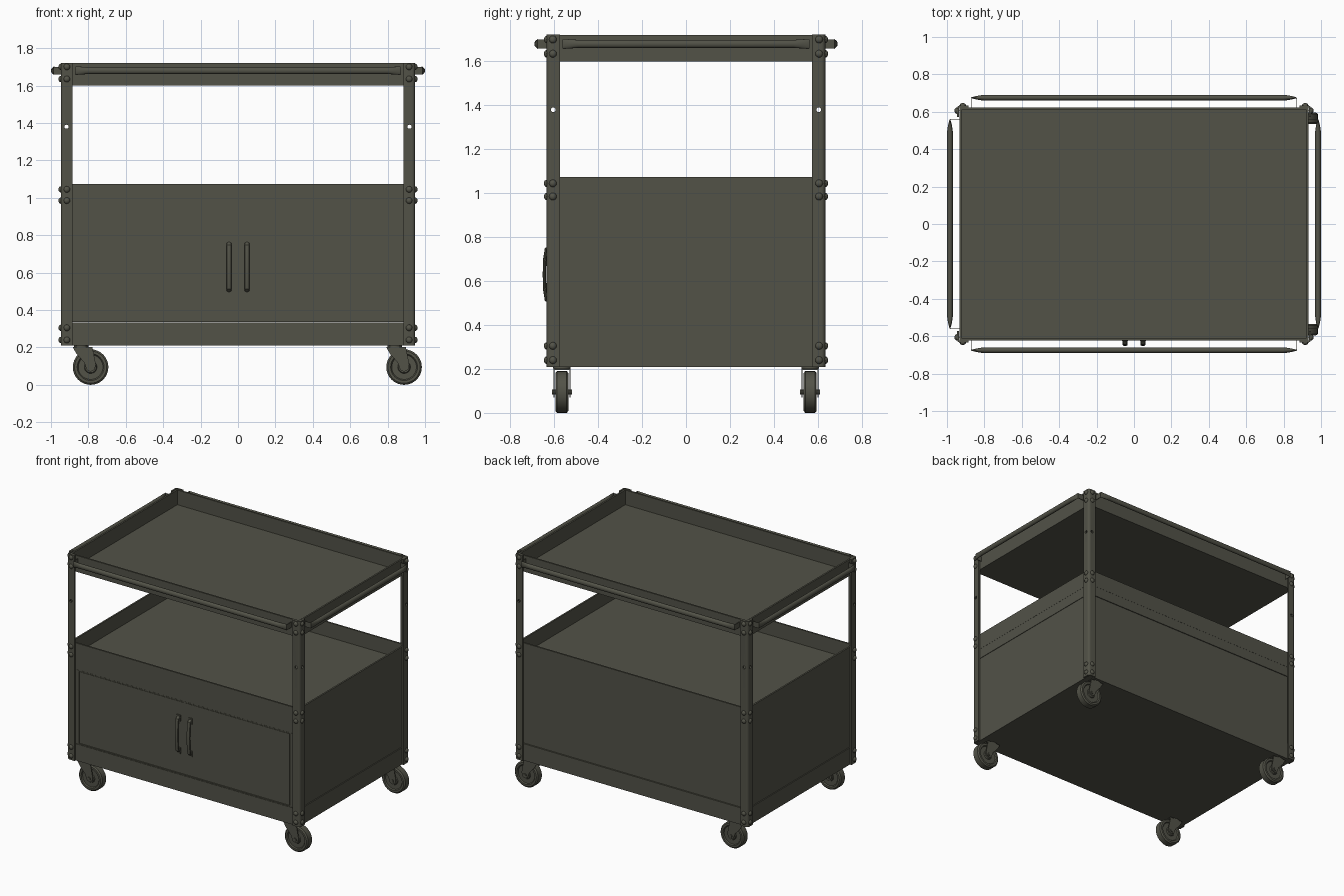
import bpy, bmesh, math
from mathutils import Matrix, Vector

if "Cube" in bpy.data.objects:
    bpy.data.objects.remove(bpy.data.objects["Cube"])

olive = bpy.data.materials.new("dark_olive_grey")
olive.diffuse_color = (0.085, 0.085, 0.064, 1)
olive.use_nodes = True
olive.node_tree.nodes["Principled BSDF"].inputs["Base Color"].default_value = olive.diffuse_color


def finish(name, bm, smooth=True):
    bmesh.ops.recalc_face_normals(bm, faces=bm.faces[:])
    me = bpy.data.meshes.new(name)
    bm.to_mesh(me)
    bm.free()
    ob = bpy.data.objects.new(name, me)
    bpy.context.collection.objects.link(ob)
    me.materials.append(olive)
    bpy.ops.object.select_all(action='DESELECT')
    ob.select_set(True)
    bpy.context.view_layer.objects.active = ob
    if smooth:
        bpy.ops.object.shade_smooth_by_angle(angle=math.radians(35))
    return ob


def add_box(bm, x0, x1, y0, y1, z0, z1):
    m = Matrix.Translation(((x0 + x1) / 2, (y0 + y1) / 2, (z0 + z1) / 2)) @ \
        Matrix.Diagonal((x1 - x0, y1 - y0, z1 - z0, 1))
    return bmesh.ops.create_cube(bm, size=1, matrix=m)['verts']


def box(name, *dims):
    bm = bmesh.new()
    add_box(bm, *dims)
    return finish(name, bm, False)


def shell(name, hx, hy, z0, z1, floor=True, t=0.012):
    """Open sheet-metal box with inward thickness."""
    bm = bmesh.new()
    add_box(bm, -hx, hx, -hy, hy, z0, z1)
    gone = [f for f in bm.faces if f.normal.z > .9 or (not floor and f.normal.z < -.9)]
    bmesh.ops.delete(bm, geom=gone, context='FACES')
    ob = finish(name, bm, False)
    mod = ob.modifiers.new("sheet", 'SOLIDIFY')
    mod.thickness, mod.offset, mod.use_even_offset = t, -1, True
    bpy.ops.object.modifier_apply(modifier="sheet")
    return ob


def prism(bm, pts, place, depth):
    """Extrude a 2D outline by the vector depth."""
    f = bm.faces.new([bm.verts.new(place(*p)) for p in pts])
    r = bmesh.ops.extrude_face_region(bm, geom=[f])
    bmesh.ops.translate(bm, vec=depth, verts=[v for v in r['geom'] if isinstance(v, bmesh.types.BMVert)])


def loft(bm, rings):
    rows = [[bm.verts.new(p) for p in r] for r in rings]
    n = len(rows[0])
    for a, b in zip(rows, rows[1:]):
        for i in range(n):
            bm.faces.new((a[i], a[(i + 1) % n], b[(i + 1) % n], b[i]))
    bm.faces.new(rows[0])
    bm.faces.new(rows[-1])


def cyl(bm, r, depth, centre, axis, seg=20):
    rot = Vector((0, 0, 1)).rotation_difference(Vector(axis)).to_matrix().to_4x4()
    bmesh.ops.create_cone(bm, cap_ends=True, segments=seg, radius1=r, radius2=r, depth=depth,
                          matrix=Matrix.Translation(centre) @ rot)


# Trays and cabinet body
shell("top_tray", 0.933, 0.622, 1.60, 1.72)
shell("middle_tray", 0.933, 0.622, 0.955, 1.075)
shell("cabinet_apron", 0.932, 0.621, 0.88, 0.955, False)
shell("cabinet_walls", 0.928, 0.615, 0.335, 0.88, False)
shell("bottom_tray", 0.933, 0.622, 0.21, 0.333)

# Door frame and doors with arched pulls
for s, side in ((-1, "left"), (1, "right")):
    box("door_frame_" + side, *sorted((s * .86, s * .928)), -.622, -.61, .335, .88)
    box("door_" + side, *sorted((s * .003, s * .855)), -.62, -.61, .345, .87)
    bm = bmesh.new()
    path = [(-.618, .50), (-.636, .515), (-.643, .56), (-.645, .63), (-.643, .70), (-.636, .745), (-.618, .76)]
    rings = []
    for i, (y, z) in enumerate(path):
        a, b = path[max(i - 1, 0)], path[min(i + 1, 6)]
        t = Vector((0, b[0] - a[0], b[1] - a[1])).normalized()
        n = Vector((0, -t.z, t.y))
        rings.append([Vector((s * .048, y, z)) + Vector((.014 * math.cos(k * math.tau / 10), 0, 0))
                      + n * .008 * math.sin(k * math.tau / 10) for k in range(10)])
    loft(bm, rings)
    for z in (.51, .75):
        add_box(bm, s * .048 - .016, s * .048 + .016, -.626, -.618, z - .022, z + .022)
    finish("door_pull_" + side, bm)
for z0, z1, n in ((.335, .341, "bottom"), (.873, .88, "top")):
    box("door_frame_" + n, -.86, .86, -.622, -.61, z0, z1)

# Corner posts: angle iron with rounded outer corner and peg holes
X, Y, W, T, R = .947, .634, .061, .011, .018
arc = [(X - R + R * math.cos(a), Y - R + R * math.sin(a)) for a in (i * math.pi / 10 for i in range(6))]
angle_iron = [(X, Y - W)] + arc + [(X - W, Y), (X - W, Y - T), (X - T, Y - T), (X - T, Y - W)]
for sx in (-1, 1):
    for sy in (-1, 1):
        bm = bmesh.new()
        prism(bm, angle_iron, lambda x, y: (sx * x, sy * y, .21), (0, 0, 1.512))
        post = finish("corner_post", bm)
        bm = bmesh.new()
        cyl(bm, .011, .08, (sx * .917, sy * Y, 1.38), (0, 1, 0), 12)
        cyl(bm, .011, .04, (sx * X, sy * .604, 1.38), (1, 0, 0), 12)
        cutter = finish("hole_cutter", bm, False)
        cutter.hide_render = True
        mod = post.modifiers.new("holes", 'BOOLEAN')
        mod.operation, mod.object, mod.solver = 'DIFFERENCE', cutter, 'EXACT'
        bpy.context.view_layer.objects.active = post
        bpy.ops.object.modifier_apply(modifier="holes")
        bpy.data.objects.remove(cutter)

        # Domed bolts on both flanges at each tray
        bm = bmesh.new()
        for z in (.24, .305, .985, 1.045, 1.635, 1.70):
            for c, sc in (((sx * .915, sy * Y, z), (.017, .013, .017)),
                          ((sx * X, sy * .606, z), (.013, .017, .017))):
                bmesh.ops.create_uvsphere(bm, u_segments=12, v_segments=8, radius=1,
                                          matrix=Matrix.Translation(c) @ Matrix.Diagonal((*sc, 1)))
        finish("post_bolts", bm)

# Rails around the top tray: tubes flattened at the ends and bent in to the tray
for k, (half, out, wall) in enumerate(((.87, .675, .62), (.56, .984, .93), (.87, .675, .62), (.56, .984, .93))):
    bm = bmesh.new()
    rings = []
    for u, d, h in ((-half, .002, .023), (-half + .03, .010, .021), (-half + .07, .016, .018),
                    (half - .07, .016, .018), (half - .03, .010, .021), (half, .002, .023)):
        rings.append([(u, -out + d * math.cos(i * math.tau / 16), 1.68 + h * math.sin(i * math.tau / 16))
                      for i in range(16)])
    loft(bm, rings)
    for s in (-1, 1):
        add_box(bm, s * half - .002, s * half + .002, -out, -wall, 1.66, 1.70)
    bmesh.ops.rotate(bm, cent=(0, 0, 0), matrix=Matrix.Rotation(k * math.pi / 2, 3, 'Z'), verts=bm.verts[:])
    finish("tray_rail", bm)

# Swivel casters, all trailing towards +x
fork = [(-.045, .2), (.06, .2), (.078, .11), (.072, .082), (.05, .07), (.03, .08), (.015, .12), (-.025, .165)]
tyre = [(-.029, .03), (-.022, .034), (-.022, .066), (-.03, .072), (-.03, .086), (-.022, .095),
        (.022, .095), (.03, .086), (.03, .072), (.022, .066), (.022, .034), (.029, .03)]
for mx in (-.838, .838):
    for my in (-.565, .565):
        ax = mx + .05
        bm = bmesh.new()
        loft(bm, [[(ax + r * math.cos(i * math.tau / 32), my + w, .095 + r * math.sin(i * math.tau / 32))
                   for i in range(32)] for w, r in tyre])
        finish("caster_wheel", bm)
        bm = bmesh.new()
        for s in (-1, 1):
            prism(bm, fork, lambda x, z: (mx + x, my + s * .034, z), (0, s * .005, 0))
        add_box(bm, mx - .045, mx + .06, my - .039, my + .039, .196, .203)
        cyl(bm, .04, .01, (mx, my, .206), (0, 0, 1))
        cyl(bm, .012, .092, (ax, my, .095), (0, 1, 0), 12)
        finish("caster_fork", bm)
